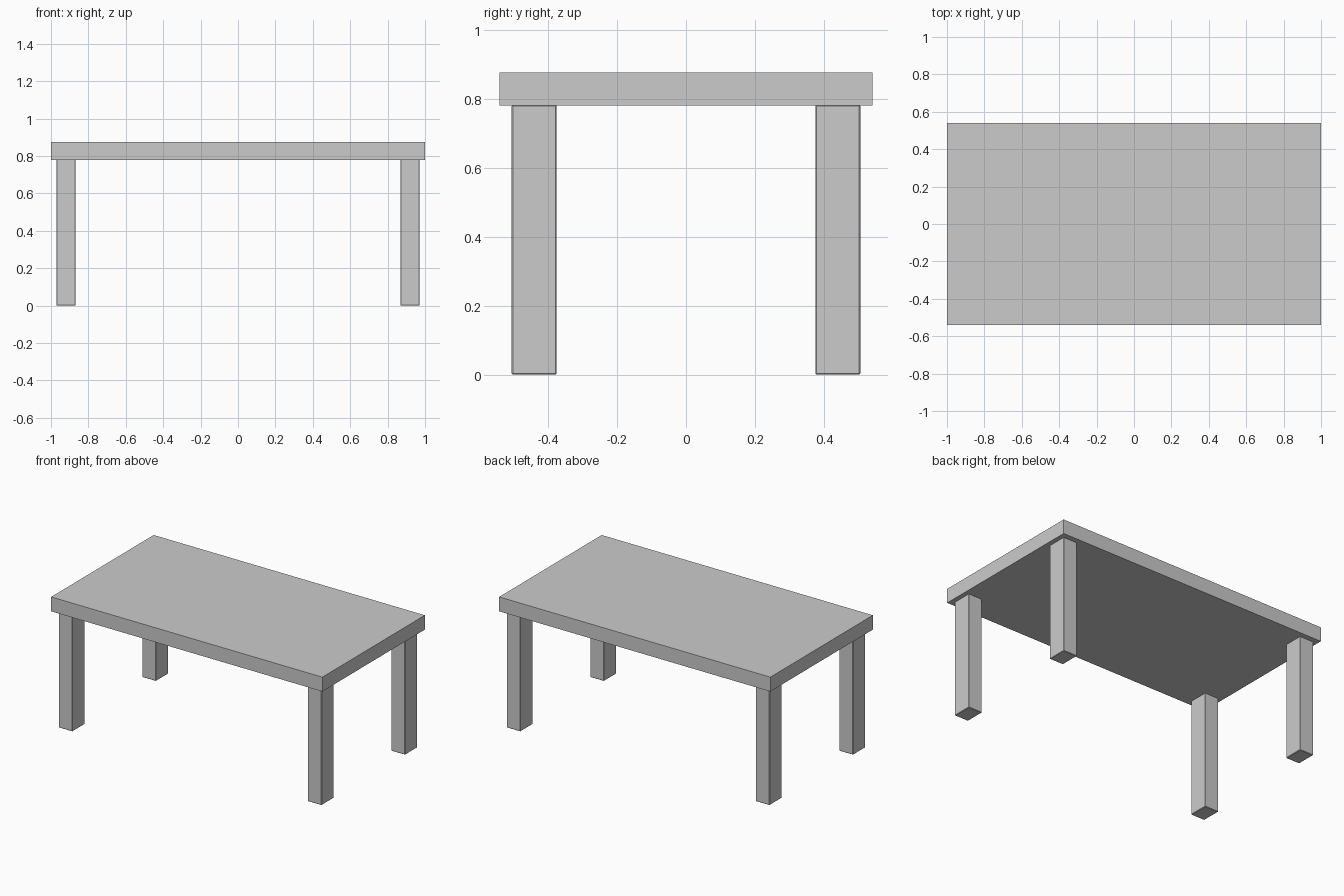
import bpy

if "Cube" in bpy.data.objects:
    bpy.data.objects.remove(bpy.data.objects["Cube"])


def box(name, lo, hi, bevel=0.0):
    """Axis-aligned box from corner to corner, with an optional tiny edge bevel."""
    centre = [(a + b) / 2 for a, b in zip(lo, hi)]
    size = [b - a for a, b in zip(lo, hi)]
    bpy.ops.mesh.primitive_cube_add(size=1, location=centre)
    ob = bpy.context.object
    ob.name = name
    ob.scale = size
    bpy.ops.object.transform_apply(location=True, rotation=False, scale=True)
    if bevel:
        mod = ob.modifiers.new("edge_bevel", "BEVEL")
        mod.width = bevel
        mod.segments = 1
    return ob


# Table top slab
box("table_top", (-1.0, -0.54, 0.78), (1.0, 0.54, 0.876))

# Four square-ish legs, set in slightly from the edges of the top
for side, sx in (("left", -1), ("right", 1)):
    for end, sy in (("front", -1), ("back", 1)):
        xs = sorted((sx * 0.868, sx * 0.97))
        ys = sorted((sy * 0.375, sy * 0.505))
        box(f"{end}_{side}_leg", (xs[0], ys[0], 0.0), (xs[1], ys[1], 0.782), 0.003)
